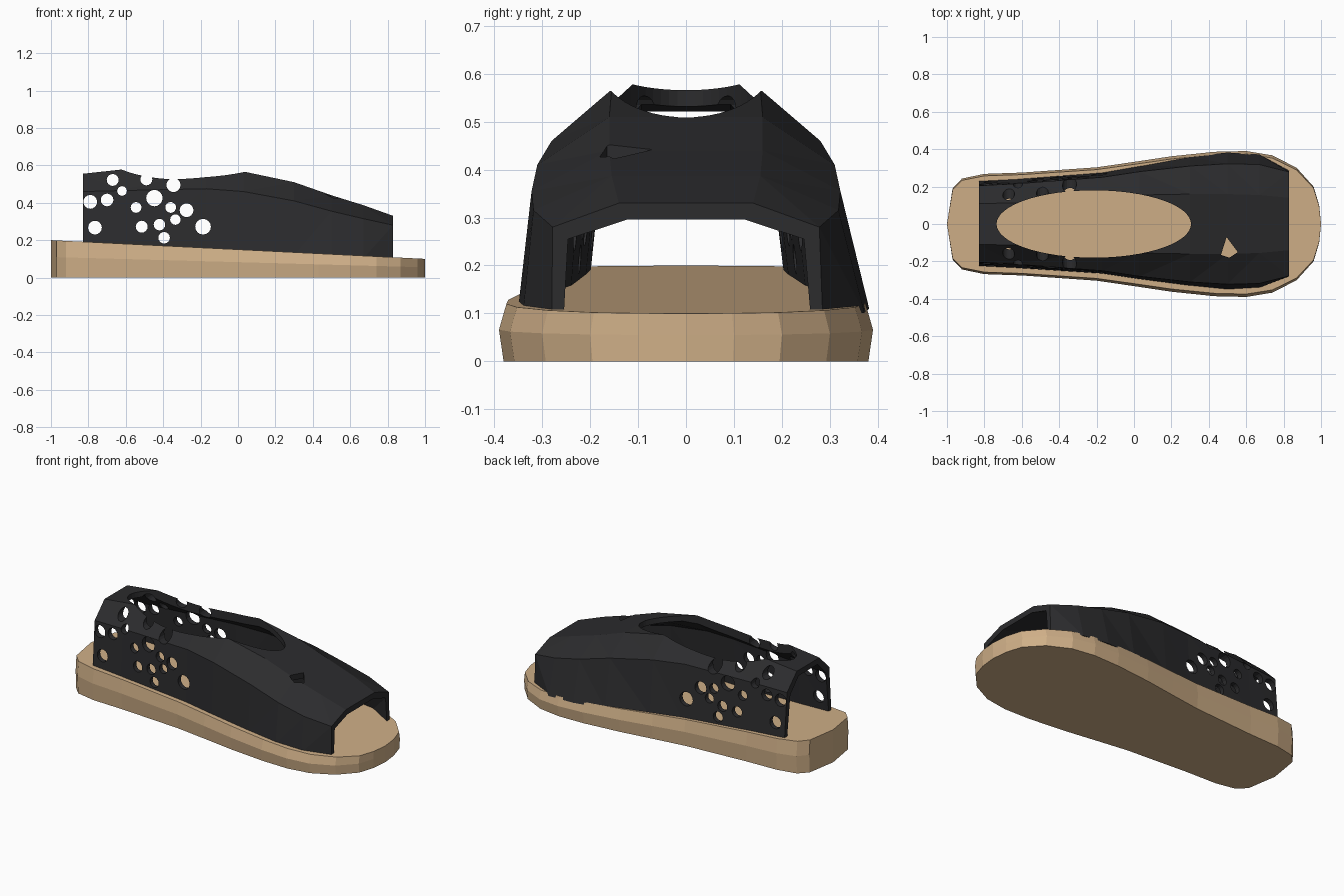
import bpy, bmesh, math

if "Cube" in bpy.data.objects:
    bpy.data.objects.remove(bpy.data.objects["Cube"])


def material(name, rgb):
    m = bpy.data.materials.new(name)
    m.diffuse_color = (*rgb, 1)
    m.use_nodes = True
    m.node_tree.nodes["Principled BSDF"].inputs["Base Color"].default_value = m.diffuse_color
    return m


def loft(name, rings, mat=None, shell=False):
    """Skin closed rings of points and cap both ends, normals outward."""
    bm = bmesh.new()
    vs = [[bm.verts.new(p) for p in r] for r in rings]
    n = len(rings[0])
    for a, b in zip(vs, vs[1:]):
        for i in range(n):
            j = (i + 1) % n
            bm.faces.new((a[i], a[j], b[j], b[i]))
    for r in (vs[0][::-1], vs[-1]):
        if shell:  # U-shaped end: join outer to inner edge
            for i in range(n // 2 - 1):
                bm.faces.new((r[i], r[i + 1], r[n - 2 - i], r[n - 1 - i]))
        else:
            bm.faces.new(r)
    if shell:
        bmesh.ops.triangulate(bm, faces=bm.faces[:])
    bmesh.ops.recalc_face_normals(bm, faces=bm.faces[:])
    if bm.calc_volume(signed=True) < 0:
        bmesh.ops.reverse_faces(bm, faces=bm.faces[:])
    me = bpy.data.meshes.new(name)
    bm.to_mesh(me)
    bm.free()
    ob = bpy.data.objects.new(name, me)
    bpy.context.collection.objects.link(ob)
    if mat:
        me.materials.append(mat)
    return ob


def cut(target, cutter):
    mod = target.modifiers.new("cut", "BOOLEAN")
    mod.operation, mod.solver, mod.object = "DIFFERENCE", "EXACT", cutter
    bpy.context.view_layer.update()
    bpy.context.view_layer.objects.active = target
    bpy.ops.object.modifier_apply(modifier=mod.name)
    bpy.data.objects.remove(cutter)


def circle(cx, cy, rx, ry, n):
    return [(cx + rx * math.cos(2 * math.pi * i / n),
             cy + ry * math.sin(2 * math.pi * i / n)) for i in range(n)]


def sole_z(x):
    return 0.15 - 0.05 * x


tan = material("tan", (0.625, 0.43, 0.245))
black = material("black", (0.025, 0.025, 0.027))

# Sole: wedge with a footprint outline, slightly bulged at mid height
half = [(-0.97, 0.19), (-0.92, 0.243), (-0.8, 0.268), (-0.6, 0.275),
        (-0.2, 0.303), (0, 0.332), (0.2, 0.362), (0.43, 0.386), (0.6, 0.39),
        (0.74, 0.367), (0.87, 0.3), (0.96, 0.2), (0.99, 0.1)]
outline = [(-1, 0)] + half + [(1, 0)] + [(x, -y) for x, y in reversed(half)]
loft("sole", [[(x, y * s, sole_z(x) * h) for x, y in outline]
              for s, h in ((0.975, 0), (1, 0.55), (0.96, 1))], tan)

# Upper: x, base y (right, left), shoulder (y, z), top edge (y, z)
sections = [
    (-0.83, 0.23, 0.225, 0.205, 0.46, 0.11, 0.555),
    (-0.63, 0.24, 0.235, 0.215, 0.465, 0.112, 0.577),
    (-0.17, 0.275, 0.265, 0.25, 0.475, 0.14, 0.572),
    (0.03, 0.31, 0.295, 0.28, 0.46, 0.155, 0.567),
    (0.30, 0.36, 0.33, 0.31, 0.41, 0.16, 0.51),
    (0.50, 0.382, 0.35, 0.322, 0.355, 0.16, 0.44),
    (0.67, 0.372, 0.34, 0.318, 0.315, 0.155, 0.387),
    (0.83, 0.285, 0.28, 0.278, 0.28, 0.14, 0.33),
]


def ring(x, br, bl, sy, sz, ty, tz):
    b = sole_z(x) - 0.015
    outer = [(-bl, b), (-sy, sz), (-ty, tz), (ty, tz), (sy, sz), (br, b)]
    sy, sz, ty, tz = sy - 0.032, sz - 0.025, ty - 0.018, tz - 0.034
    inner = [(br - 0.025, b), (sy, sz), (ty, tz), (-ty, tz), (-sy, sz),
             (-bl + 0.025, b)]
    return [(x, y, z) for y, z in outer + inner]


upper = loft("upper", [ring(*s) for s in sections], black, shell=True)

# Round ventilation holes through both sides: x, z, radius
holes = [(-0.79, 0.405, .037), (-0.70, 0.415, .034), (-0.62, 0.463, .026),
         (-0.67, 0.522, .032), (-0.49, 0.525, .032), (-0.345, 0.495, .038),
         (-0.447, 0.425, .044), (-0.545, 0.375, .029), (-0.36, 0.375, .029),
         (-0.275, 0.36, .037), (-0.335, 0.31, .028), (-0.42, 0.283, .031),
         (-0.515, 0.272, .032), (-0.395, 0.213, .031), (-0.187, 0.272, .042),
         (-0.765, 0.267, .037)]
for hx, hz, r in holes:
    pts = circle(hx, hz, r, r, 16)
    cut(upper, loft("hole_cutter", [[(x, y, z) for x, z in pts]
                                    for y in (-0.6, 0.6)]))

# Oval foot opening and small slit above the toes, cut from above
slit = [(0.495, -0.07), (0.555, -0.15), (0.51, -0.18), (0.465, -0.165)]
for pts in (circle(-0.215, 0, 0.52, 0.18, 64), slit):
    cut(upper, loft("top_cutter", [[(x, y, z) for x, y in pts]
                                   for z in (0.3, 0.8)]))
